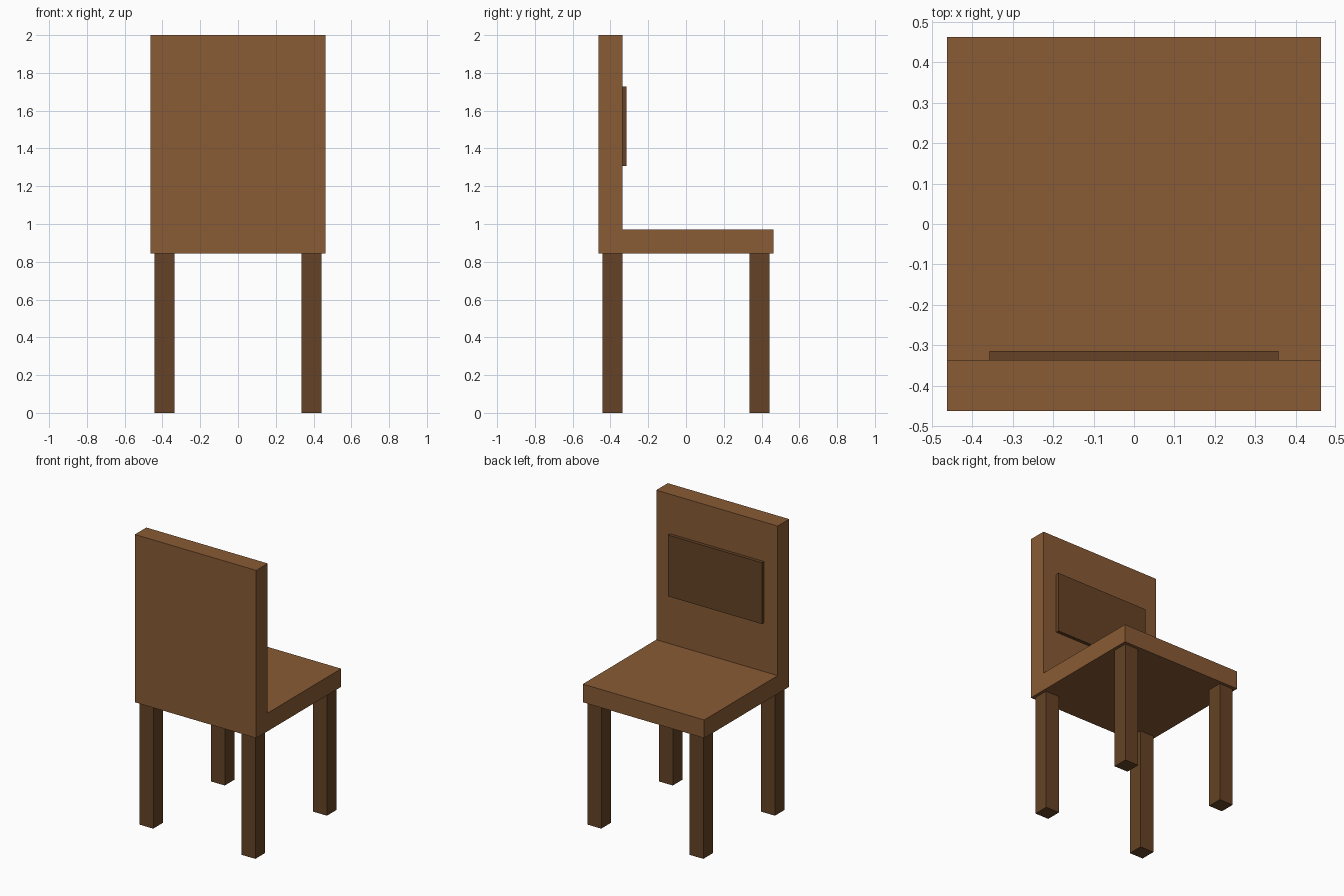
import bpy, bmesh
from mathutils import Vector

if "Cube" in bpy.data.objects:
    bpy.data.objects.remove(bpy.data.objects["Cube"])


def material(name, rgb):
    mat = bpy.data.materials.new(name)
    mat.diffuse_color = (*rgb, 1.0)
    mat.use_nodes = True
    mat.node_tree.nodes["Principled BSDF"].inputs["Base Color"].default_value = mat.diffuse_color
    return mat


light_wood = material("light_wood", (0.25, 0.105, 0.035))
dark_wood = material("dark_wood", (0.13, 0.055, 0.019))


def finish(name, bm, mat):
    bmesh.ops.recalc_face_normals(bm, faces=bm.faces)
    mesh = bpy.data.meshes.new(name)
    bm.to_mesh(mesh)
    bm.free()
    mesh.materials.append(mat)
    obj = bpy.data.objects.new(name, mesh)
    bpy.context.collection.objects.link(obj)
    return obj


def box(name, lo, hi, mat):
    lo, hi = Vector(lo), Vector(hi)
    bm = bmesh.new()
    bmesh.ops.create_cube(bm, size=1)
    bmesh.ops.scale(bm, vec=hi - lo, verts=bm.verts)
    bmesh.ops.translate(bm, vec=(lo + hi) / 2, verts=bm.verts)
    return finish(name, bm, mat)


HALF = 0.4625        # half width of seat and backrest
BACK = -0.337        # inner face of backrest
SEAT_LOW, SEAT_TOP, TOP = 0.845, 0.97, 2.0

# Seat and backrest: one L-shaped profile extruded across the width
profile = [(-HALF, SEAT_LOW), (HALF, SEAT_LOW), (HALF, SEAT_TOP),
           (BACK, SEAT_TOP), (BACK, TOP), (-HALF, TOP)]
bm = bmesh.new()
face = bm.faces.new([bm.verts.new((-HALF, y, z)) for y, z in profile])
side = bmesh.ops.extrude_face_region(bm, geom=[face])["geom"]
bmesh.ops.translate(bm, vec=(2 * HALF, 0, 0),
                    verts=[g for g in side if isinstance(g, bmesh.types.BMVert)])
finish("seat_and_backrest", bm, light_wood)

# Raised panel on the inner face of the backrest
box("back_panel", (-0.358, BACK, 1.306), (0.358, -0.314, 1.728), dark_wood)

# Four square legs
LEG, OFFSET = 0.0525, 0.389
for x_name, sx in (("left", -1), ("right", 1)):
    for y_name, sy in (("front", -1), ("back", 1)):
        x, y = sx * OFFSET, sy * OFFSET
        box(f"{y_name}_{x_name}_leg", (x - LEG, y - LEG, 0),
            (x + LEG, y + LEG, SEAT_LOW), dark_wood)
